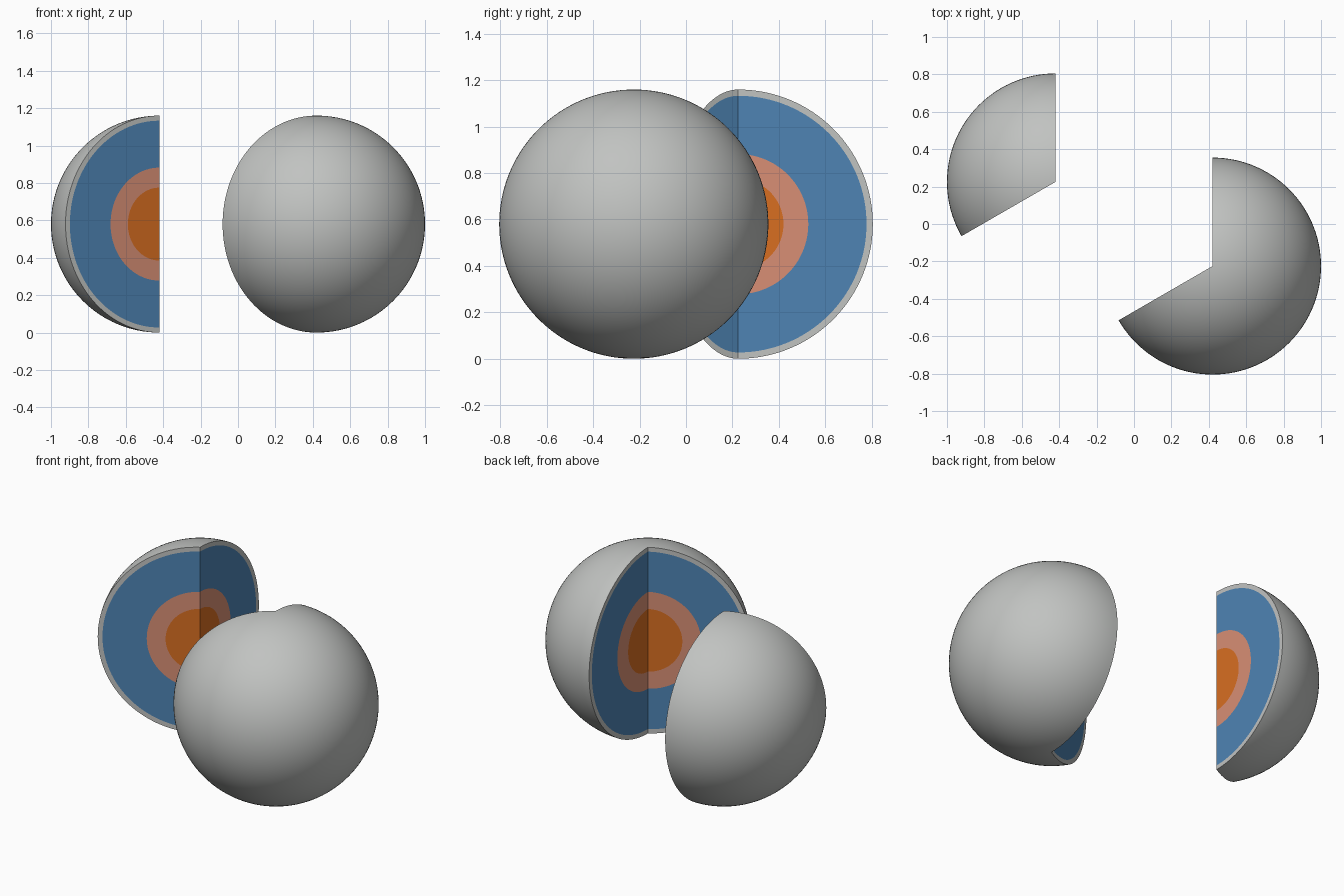
import bpy, bmesh, math
from mathutils import Vector

if "Cube" in bpy.data.objects:
    bpy.data.objects.remove(bpy.data.objects["Cube"])

R = 0.58
RINGS = [0.0, 0.195, 0.302, 0.553, R]   # inner core, outer core, mantle, crust
LAT = 64


def material(name, srgb):
    m = bpy.data.materials.new(name)
    lin = [(c / 255 / 12.92) if c < 10 else ((c / 255 + 0.055) / 1.055) ** 2.4 for c in srgb]
    m.diffuse_color = (*lin, 1)
    m.use_nodes = True
    m.node_tree.nodes["Principled BSDF"].inputs["Base Color"].default_value = m.diffuse_color
    return m


MATS = [material("orange_inner_core", (216, 110, 33)),
        material("salmon_outer_core", (216, 143, 117)),
        material("blue_mantle", (78, 132, 180)),
        material("grey_crust", (193, 195, 193))]


def polar(r, lat, az):
    return Vector((r * math.sin(lat) * math.cos(az), r * math.sin(lat) * math.sin(az), r * math.cos(lat)))


def sphere_section(name, centre, start, end):
    bm = bmesh.new()
    cache = {}

    def vert(p):
        key = tuple(round(c, 5) + 0.0 for c in p)
        if key not in cache:
            cache[key] = bm.verts.new(p)
        return cache[key]

    def face(points, mat, smooth):
        vs = list(dict.fromkeys(vert(p) for p in points))
        f = bm.faces.new(vs)
        f.material_index = mat
        f.smooth = smooth

    lats = [math.pi * i / LAT for i in range(LAT + 1)]
    n = round((end - start) / 3)
    azs = [math.radians(start + (end - start) * j / n) for j in range(n + 1)]
    for a, b in zip(lats, lats[1:]):
        # outer skin
        for u, v in zip(azs, azs[1:]):
            face([polar(R, a, u), polar(R, b, u), polar(R, b, v), polar(R, a, v)], 3, True)
        # layered cut faces
        for az in (azs[0], azs[-1]):
            for k in range(4):
                r0, r1 = RINGS[k], RINGS[k + 1]
                face([polar(r0, a, az), polar(r1, a, az), polar(r1, b, az), polar(r0, b, az)], k, False)
    bmesh.ops.recalc_face_normals(bm, faces=bm.faces[:])
    # crisp rims around the cuts
    for e in bm.edges:
        if len({f.smooth for f in e.link_faces}) > 1:
            e.smooth = False
    mesh = bpy.data.meshes.new(name)
    bm.to_mesh(mesh)
    bm.free()
    for m in MATS:
        mesh.materials.append(m)
    ob = bpy.data.objects.new(name, mesh)
    ob.location = centre
    bpy.context.collection.objects.link(ob)


# one-third wedge pulled away from the remaining two thirds
sphere_section("cutaway_wedge", (-0.42, 0.225, R), 90, 210)
sphere_section("main_layered_sphere", (0.42, -0.225, R), -150, 90)
